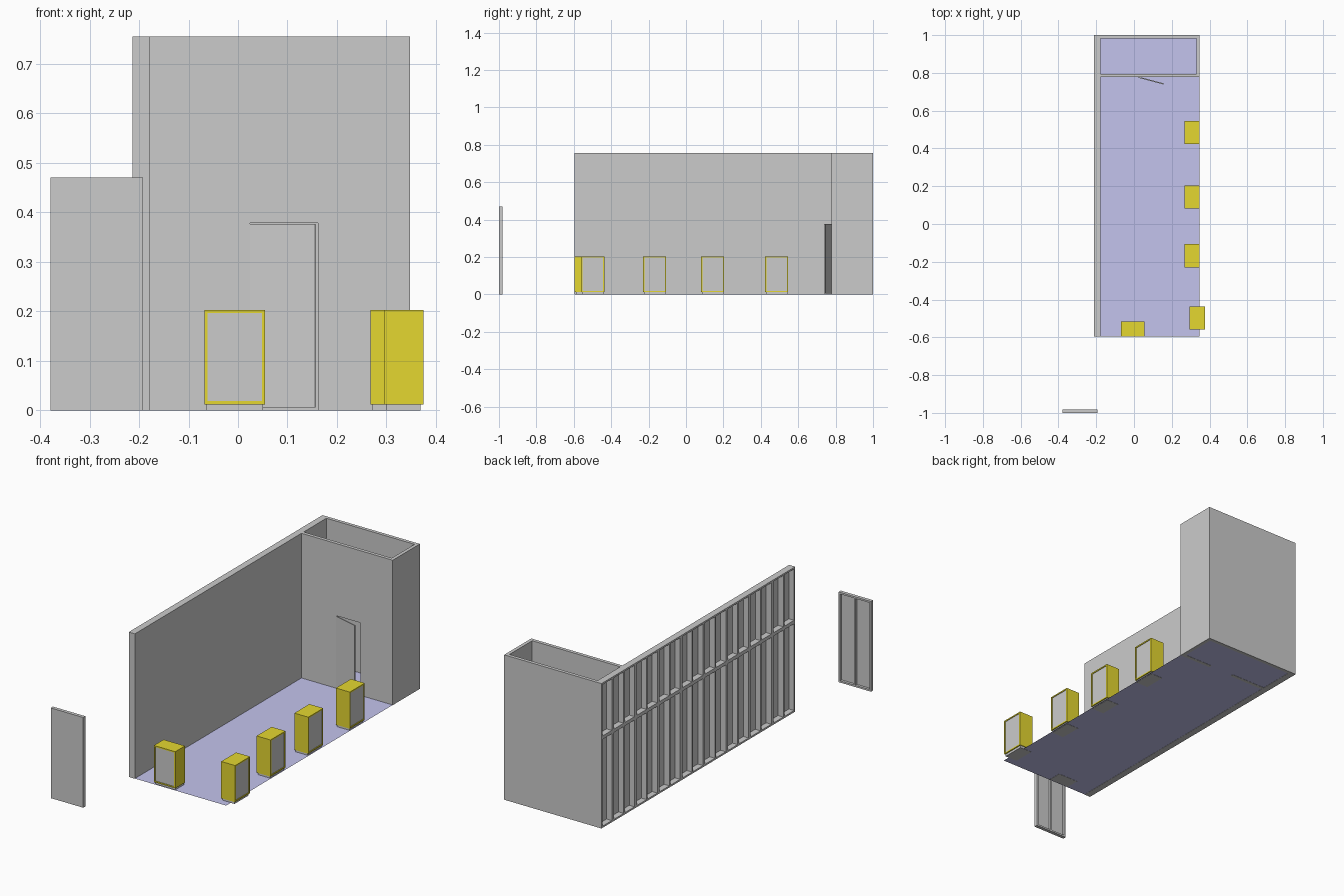
import bpy, bmesh, math
from mathutils import Matrix, Vector

if "Cube" in bpy.data.objects:
    bpy.data.objects.remove(bpy.data.objects["Cube"])


def material(name, rgb):
    m = bpy.data.materials.new(name)
    m.diffuse_color = (*rgb, 1)
    m.use_nodes = True
    m.node_tree.nodes["Principled BSDF"].inputs["Base Color"].default_value = m.diffuse_color
    return m


YELLOW = material("yellow_paint", (0.78, 0.68, 0.03))
BLUE = material("floor_blue", (0.55, 0.55, 0.85))
GREY = material("panel_grey", (0.65, 0.65, 0.65))


def add_box(bm, lo, hi):
    lo, hi = Vector(lo), Vector(hi)
    size = hi - lo
    mat = Matrix.Translation((lo + hi) / 2) @ Matrix.Diagonal((*size, 1))
    bmesh.ops.create_cube(bm, size=1, matrix=mat)


def finish(bm, name, mats=()):
    me = bpy.data.meshes.new(name)
    bm.to_mesh(me)
    bm.free()
    for m in mats:
        me.materials.append(m)
    ob = bpy.data.objects.new(name, me)
    bpy.context.collection.objects.link(ob)
    return ob


def boxes(name, parts, mats=()):
    bm = bmesh.new()
    for lo, hi in parts:
        add_box(bm, lo, hi)
    return finish(bm, name, mats)


def stud_panel(name, width, height, depth, bays, sheet=0.005, t=0.009):
    """Sheet on the -y side, open stud frame on the +y side, origin at lower corner."""
    parts = [((0, 0, 0), (width, sheet, height)),
             ((0, sheet, 0), (width, depth, t)),
             ((0, sheet, height - t), (width, depth, height))]
    for i in range(bays + 1):
        x = (width - t) * i / bays
        parts.append(((x, sheet, t), (x + t, depth, height - t)))
    return boxes(name, parts)


# floor
bm = bmesh.new()
bmesh.ops.create_grid(bm, x_segments=1, y_segments=1, size=0.5,
                      matrix=Matrix.Translation((0.084, 0.2025, 0.001)) @ Matrix.Diagonal((0.528, 1.595, 1, 1)))
finish(bm, "floor", [BLUE])

# long left wall: two rows of framed panels, the last one half width
H, SEAM, PW = 0.755, 0.47, 1.595 / 8.5
for row, (z, h) in enumerate([(0, SEAM), (SEAM, H - SEAM)]):
    for i in range(9):
        half = i == 8
        p = stud_panel(f"wall_panel_{row}_{i}", PW / 2 if half else PW, h, 0.035, 1 if half else 2)
        # local x runs along +y, the open side faces -x
        p.matrix_world = Matrix.Translation((-0.178, -0.595 + i * PW, z)) @ Matrix.Rotation(math.pi / 2, 4, "Z")

# loose panel standing in front
loose = stud_panel("loose_panel", 0.187, SEAM, 0.018, 2)
loose.location = (-0.379, -1, 0)

# back room: partition with doorway, right wall, back wall
X0, X1, Y0, T = -0.178, 0.348, 0.777, 0.018
D0, D1, DH = 0.024, 0.162, 0.379
boxes("partition_wall", [((X0, Y0, 0), (D0, Y0 + T, H)),
                         ((D1, Y0, 0), (X1, Y0 + T, H)),
                         ((D0, Y0, DH), (D1, Y0 + T, H))])
boxes("room_right_wall", [((X1 - T, Y0 + T, 0), (X1, 1 - T, H))])
boxes("room_back_wall", [((X0, 1 - T, 0), (X1, 1, H))])

# door leaf, ajar
door = boxes("door_leaf", [((0, 0, 0.006), (0.136, 0.006, DH - 0.002))])
door.location = (D0, Y0 - 0.003, 0)
door.rotation_euler.z = math.radians(-15)


def cabinet(name, x, y, turn):
    """Yellow cabinet with a grey framed front facing local -y, on a small plinth."""
    w, d, z0, z1 = 0.123, 0.08, 0.012, 0.203
    bm = bmesh.new()
    add_box(bm, (-w / 2, -d / 2, z0), (w / 2, d / 2, z1))
    bm.normal_update()
    front = min(bm.faces, key=lambda f: f.calc_center_median().y)
    bmesh.ops.inset_region(bm, faces=[front], thickness=0.0095)
    bmesh.ops.inset_region(bm, faces=[front], thickness=0.0002, depth=-0.003)
    front.material_index = 1
    m = Matrix.Translation((x, y, 0)) @ Matrix.Rotation(turn, 4, "Z")
    finish(bm, name + "_body", [YELLOW, GREY]).matrix_world = m
    base = boxes(name + "_plinth", [((-w / 2 + 0.004, -d / 2 + 0.006, 0), (w / 2 - 0.004, d / 2 - 0.004, z0))])
    base.matrix_world = m


# cabinets: one at the front edge, four along the right edge
cabinet("front_cabinet", -0.0065, -0.555, 0)
for i, (x, y) in enumerate([(0.335, -0.498), (0.308, -0.168), (0.308, 0.143), (0.308, 0.485)]):
    cabinet(f"side_cabinet_{i}", x, y, math.pi / 2)
